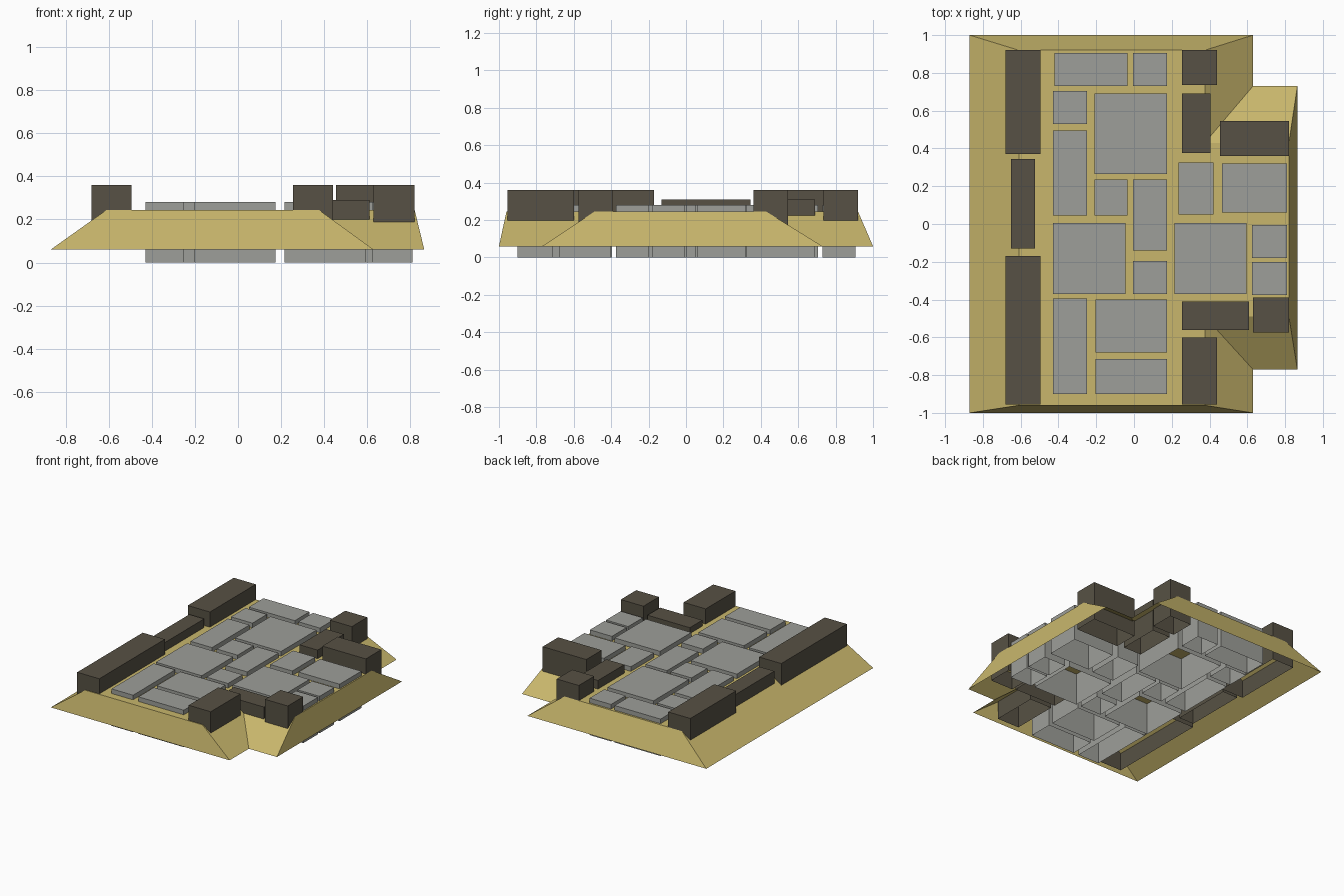
import bpy, bmesh

if "Cube" in bpy.data.objects:
    bpy.data.objects.remove(bpy.data.objects["Cube"])


def material(name, rgb):
    m = bpy.data.materials.new(name)
    m.diffuse_color = (*rgb, 1)
    m.use_nodes = True
    m.node_tree.nodes["Principled BSDF"].inputs["Base Color"].default_value = m.diffuse_color
    return m


sand = material("sand", (0.58, 0.47, 0.15))
grey = material("grey_stone", (0.34, 0.345, 0.32))
dark = material("dark_stone", (0.095, 0.083, 0.058))


def make_object(name, bm, mat):
    mesh = bpy.data.meshes.new(name)
    bm.to_mesh(mesh)
    bm.free()
    mesh.materials.append(mat)
    bpy.context.collection.objects.link(bpy.data.objects.new(name, mesh))


def shell(bm, bottom, top, z0, z1):
    """Walls between two matching outlines plus a lid; open underneath."""
    lo = [bm.verts.new((x, y, z0)) for x, y in bottom]
    hi = [bm.verts.new((x, y, z1)) for x, y in top]
    n = len(lo)
    for i in range(n):
        j = (i + 1) % n
        bm.faces.new((lo[i], lo[j], hi[j], hi[i]))
    bm.faces.new(hi)


def open_box(name, x0, x1, y0, y1, z0, z1, mat):
    bm = bmesh.new()
    outline = [(x0, y0), (x1, y0), (x1, y1), (x0, y1)]
    shell(bm, outline, outline, z0, z1)
    make_object(name, bm, mat)


def stepped_outline(x0, x1, x2, y0, y1, y2, y3):
    """Rectangle with a smaller wing on the right."""
    return [(x0, y0), (x1, y0), (x1, y1), (x2, y1),
            (x2, y2), (x1, y2), (x1, y3), (x0, y3)]


# sloping sand mound with a side wing
bm = bmesh.new()
shell(bm, stepped_outline(-0.87, 0.63, 0.865, -1, -0.77, 0.73, 1),
      stepped_outline(-0.61, 0.375, 0.82, -0.96, -0.49, 0.43, 0.92), 0.06, 0.245)
make_object("sand_mound", bm, sand)

# paving slabs: x0, x1, y0, y1
slabs = [
    (-.42, -.035, .73, .905), (-.005, .175, .73, .905), (-.43, -.25, .53, .705),
    (-.21, .175, .265, .69), (-.43, -.25, .045, .495), (-.21, -.035, .045, .235),
    (-.005, .175, -.14, .235), (-.43, -.045, -.37, .005), (-.005, .175, -.37, -.195),
    (-.43, -.25, -.9, -.395), (-.205, .175, -.68, -.4), (-.205, .175, -.9, -.715),
    (.235, .42, .05, .325), (.465, .81, .06, .32), (.215, .595, -.37, .005),
    (.625, .81, -.18, -.005), (.625, .81, -.375, -.2),
]
for i, s in enumerate(slabs):
    open_box(f"paving_slab_{i + 1}", *s, 0, 0.28, grey)

# parapet blocks: x0, x1, y0, y1, top height
blocks = [
    (-.68, -.495, .37, .92, .36), (-.65, -.525, -.13, .345, .31),
    (-.68, -.495, -.955, -.17, .36), (.255, .44, .735, .92, .36),
    (.255, .405, .375, .69, .31), (.455, .82, .36, .545, .36),
    (.255, .61, -.56, -.41, .29), (.63, .82, -.575, -.39, .36),
    (.255, .44, -.955, -.6, .36),
]
for i, (x0, x1, y0, y1, top) in enumerate(blocks):
    open_box(f"parapet_block_{i + 1}", x0, x1, y0, y1, 0.06, top, dark)
